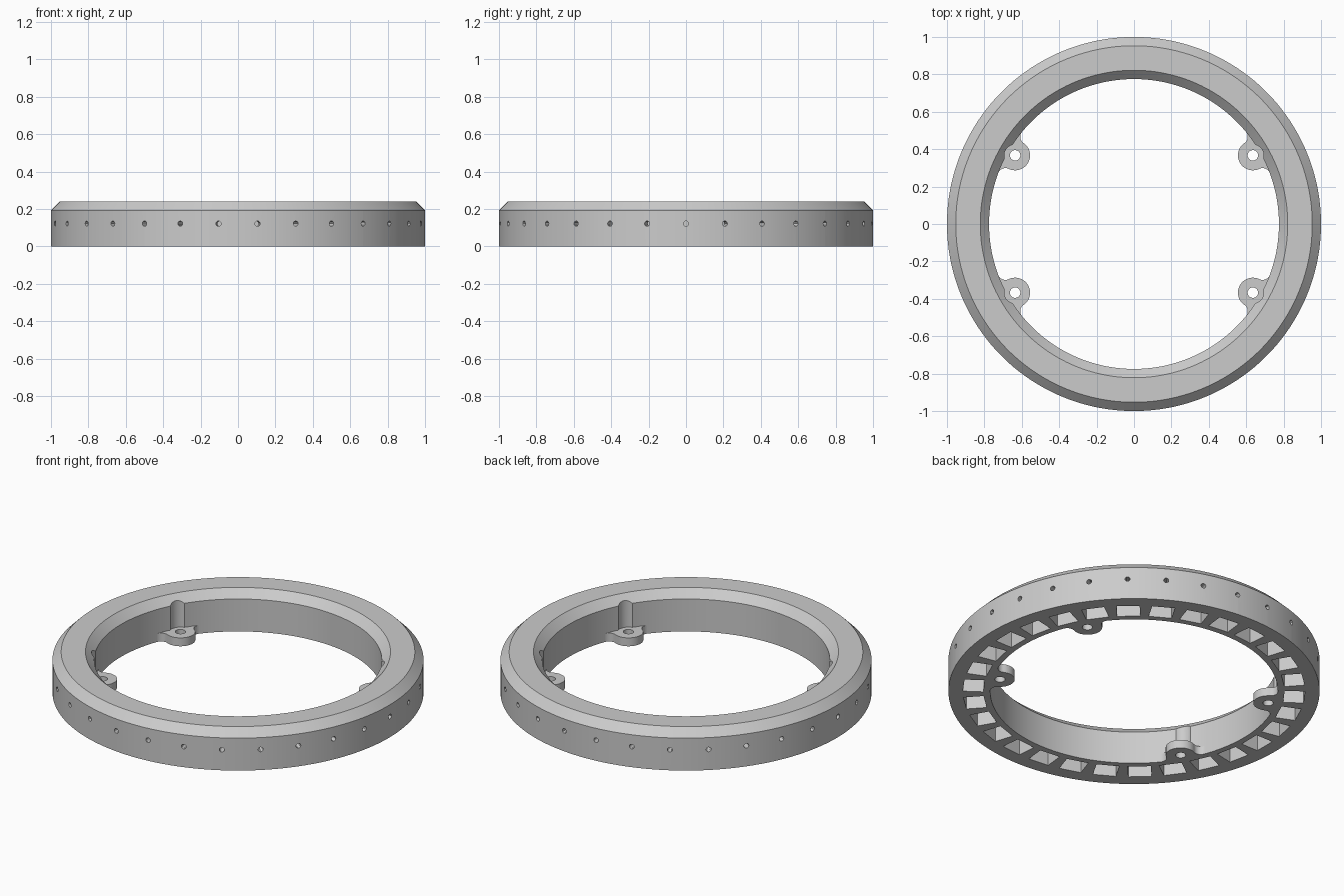
import bpy, bmesh, math
from mathutils import Matrix, Vector

if "Cube" in bpy.data.objects:
    bpy.data.objects.remove(bpy.data.objects["Cube"])

R_OUT, R_IN, HEIGHT, CHAMFER = 1.0, 0.775, 0.24, 0.047
CELLS = 30                                   # pockets and pinholes around the ring
LUG_R, LUG_DIST, LUG_T, FILLET, SCREW = 0.08, 0.734, 0.05, 0.04, 0.028
LUG_ANGLES = [math.radians(a) for a in (30, 150, 210, 330)]

grey = bpy.data.materials.new("light grey")
grey.diffuse_color = (0.6, 0.6, 0.6, 1)
grey.use_nodes = True
grey.node_tree.nodes["Principled BSDF"].inputs["Base Color"].default_value = grey.diffuse_color


def finish(name, bm):
    bmesh.ops.recalc_face_normals(bm, faces=bm.faces)
    me = bpy.data.meshes.new(name)
    bm.to_mesh(me)
    bm.free()
    me.materials.append(grey)
    ob = bpy.data.objects.new(name, me)
    bpy.context.collection.objects.link(ob)
    return ob


def activate(ob):
    bpy.ops.object.select_all(action='DESELECT')
    ob.select_set(True)
    bpy.context.view_layer.objects.active = ob


def cut(ob, cutter):
    mod = ob.modifiers.new("cut", 'BOOLEAN')
    mod.operation, mod.solver, mod.object = 'DIFFERENCE', 'EXACT', cutter
    activate(ob)
    bpy.ops.object.modifier_apply(modifier=mod.name)
    bpy.data.objects.remove(cutter)


def smooth(ob):
    activate(ob)
    bpy.ops.object.shade_smooth_by_angle(angle=math.radians(30))


def spin(angle):
    return Matrix.Rotation(angle, 4, 'Z')


def cylinder(bm, radius, depth, matrix, segments=32):
    bmesh.ops.create_cone(bm, cap_ends=True, segments=segments, radius1=radius,
                          radius2=radius, depth=depth, matrix=matrix)


# Ring body: chamfered section swept around the z axis
bm = bmesh.new()
section = [(R_IN, 0), (R_OUT, 0), (R_OUT, HEIGHT - CHAMFER), (R_OUT - CHAMFER, HEIGHT),
           (R_IN + CHAMFER, HEIGHT), (R_IN, HEIGHT - CHAMFER)]
N = 180
loops = [[bm.verts.new(spin(2 * math.pi * i / N) @ Vector((r, 0, z))) for r, z in section]
         for i in range(N)]
for i in range(N):
    a, b = loops[i], loops[(i + 1) % N]
    for j in range(6):
        k = (j + 1) % 6
        bm.faces.new((a[j], b[j], b[k], a[k]))
ring = finish("ring_body", bm)

# Pockets open to the underside
bm = bmesh.new()
for i in range(CELLS):
    bmesh.ops.create_cube(bm, size=1, matrix=spin(2 * math.pi * i / CELLS)
                          @ Matrix.Translation((0.865, 0, 0.075))
                          @ Matrix.Diagonal((0.11, 0.125, 0.25, 1)))
cut(ring, finish("pocket_cutter", bm))

# Pinholes through the outer wall into the pockets
bm = bmesh.new()
for i in range(CELLS):
    cylinder(bm, 0.014, 0.15, spin(2 * math.pi * i / CELLS)
             @ Matrix.Translation((0.965, 0, 0.122)) @ Matrix.Rotation(math.pi / 2, 4, 'Y'), 12)
cut(ring, finish("pinhole_cutter", bm))

# Screw clearance grooves in the inner wall above the lugs
bm = bmesh.new()
for a in LUG_ANGLES:
    cylinder(bm, 0.058, 0.4, spin(a) @ Matrix.Translation((LUG_DIST, 0, LUG_T + 0.2)))
cut(ring, finish("groove_cutter", bm))
smooth(ring)


def arc(cx, cy, r, a0, a1, n):
    return [(cx + r * math.cos(a0 + (a1 - a0) * i / n), cy + r * math.sin(a0 + (a1 - a0) * i / n))
            for i in range(n + 1)]


# Mounting lug outline: round tip blended into the ring by concave fillets
df, dl = R_IN - FILLET, LUG_R + FILLET
phi = math.acos((df ** 2 + LUG_DIST ** 2 - dl ** 2) / (2 * df * LUG_DIST))
fx, fy = df * math.cos(phi), df * math.sin(phi)
to_lug = math.atan2(-fy, LUG_DIST - fx) % (2 * math.pi)
tip = math.atan2(fy, fx - LUG_DIST)
outline = arc(fx, fy, FILLET, phi, to_lug - 2 * math.pi, 12)
outline += arc(LUG_DIST, 0, LUG_R, tip, math.pi, 16)[1:]
outline += [(x, -y) for x, y in reversed(outline[:-1])]
outline += arc(0, 0, R_IN + 0.022, -phi, phi, 10)

for n, a in enumerate(LUG_ANGLES):
    bm = bmesh.new()
    face = bm.faces.new([bm.verts.new((x, y, 0)) for x, y in outline])
    top = bmesh.ops.extrude_face_region(bm, geom=[face])
    bmesh.ops.translate(bm, vec=(0, 0, LUG_T),
                        verts=[v for v in top["geom"] if isinstance(v, bmesh.types.BMVert)])
    bm.transform(spin(a))
    lug = finish(f"mounting_lug_{n + 1}", bm)
    bm = bmesh.new()
    cylinder(bm, SCREW, 0.3, spin(a) @ Matrix.Translation((LUG_DIST, 0, 0)))
    cut(lug, finish("screw_cutter", bm))
    smooth(lug)
